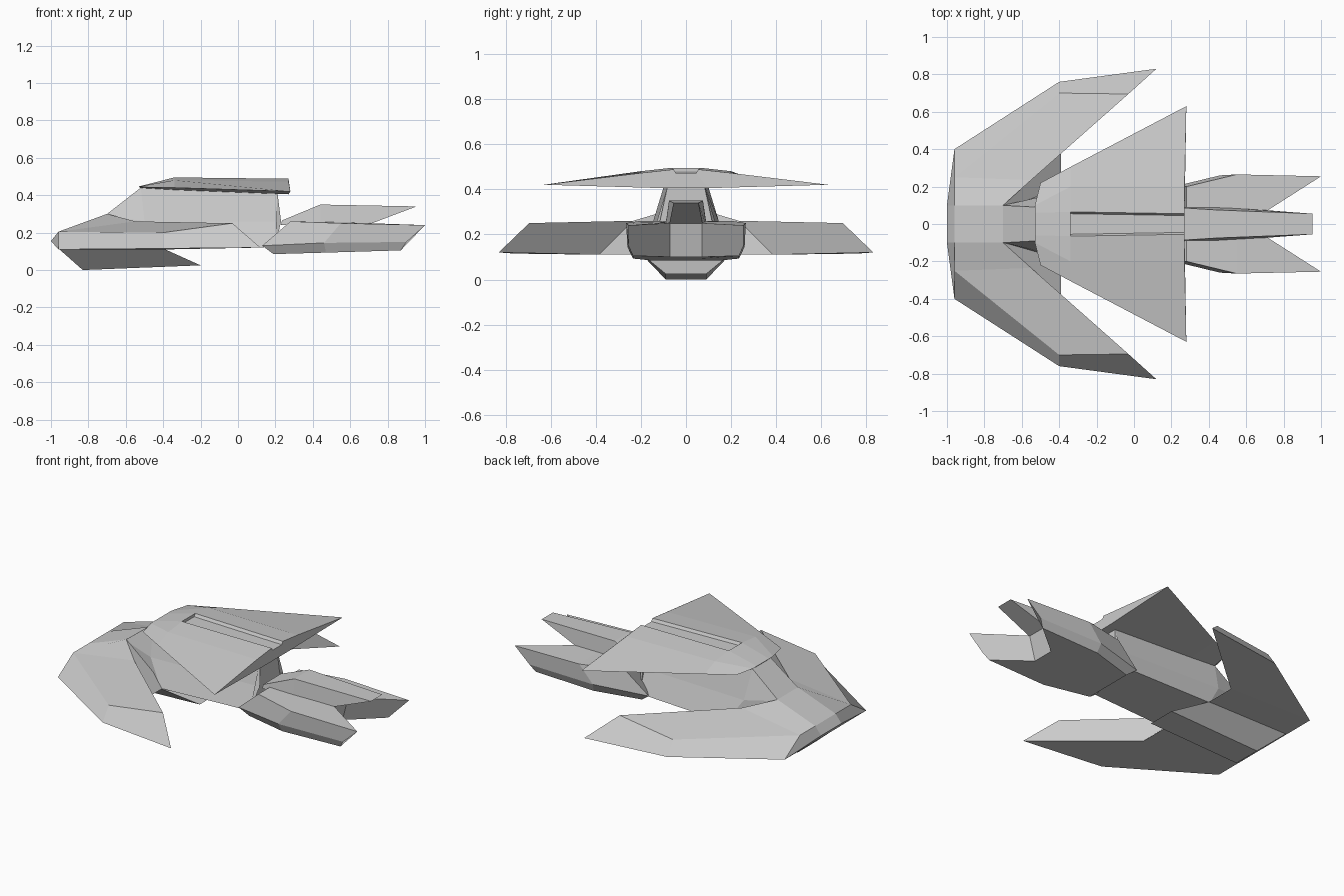
import bpy, bmesh

if "Cube" in bpy.data.objects:
    bpy.data.objects.remove(bpy.data.objects["Cube"])


def flip(points):
    return [(x, -y, z) for x, y, z in points]


def make(name, verts, faces):
    me = bpy.data.meshes.new(name)
    me.from_pydata(verts, [], faces)
    bm = bmesh.new()
    bm.from_mesh(me)
    bmesh.ops.remove_doubles(bm, verts=bm.verts, dist=0.0005)
    bmesh.ops.dissolve_degenerate(bm, edges=bm.edges, dist=0.0005)
    bmesh.ops.recalc_face_normals(bm, faces=bm.faces)
    bm.to_mesh(me)
    bm.free()
    ob = bpy.data.objects.new(name, me)
    bpy.context.collection.objects.link(ob)
    return ob


def bridge(rings):
    n = len(rings[0])
    return [(i * n + j, i * n + (j + 1) % n, (i + 1) * n + (j + 1) % n, (i + 1) * n + j)
            for i in range(len(rings) - 1) for j in range(n)]


def lengthwise(name, halves):
    """Loft along x; each half outline runs bottom to top and is mirrored in y."""
    rings = [h + flip(h)[::-1] for h in halves]
    m = len(halves[0])
    faces = bridge(rings)
    for o in (0, (len(rings) - 1) * 2 * m):
        faces.append((o, o + m - 1, o + m, o + 2 * m - 1))
        if m > 2:
            faces.append(tuple(range(o, o + m)))
            faces.append(tuple(range(o + m, o + 2 * m)))
    return make(name, [p for r in rings for p in r], faces)


def spanwise(name, rings):
    """Loft across y; rings run root to tip and are mirrored to the other side."""
    full = [flip(r) for r in reversed(rings)] + rings
    n = len(rings[0])
    total = n * len(full)
    faces = bridge(full) + [tuple(range(n)), tuple(range(total - n, total))]
    return make(name, [p for r in full for p in r], faces)


# Nose and swept-back lower wings
spanwise("nose_and_wings", [
    [(-.96, .1, .11), (-1, .1, .155), (-.96, .1, .205), (-.7, .1, .3), (-.39, .1, .11)],
    [(-.96, .4, .11), (-.96, .4, .11), (-.96, .25, .205), (-.55, .235, .26), (-.39, .385, .11)],
    [(-.4, .76, .115), (-.4, .76, .115), (-.4, .7, .2), (-.03, .695, .25), (.12, .83, .12)],
])

# Belly keel
lengthwise("keel", [
    [(-.83, .09, 0), (-.96, .2, .115)],
    [(-.2, .09, .025), (-.4, .2, .115)],
])

# Narrow middle fuselage and pylon that carries the upper wing
lengthwise("fuselage", [
    [(-.7, .1, .12), (-.7, .1, .29), (-.7, .1, .3)],
    [(-.4, .19, .11), (-.5, .145, .26), (-.52, .09, .44)],
    [(.2, .17, .123), (.23, .115, .26), (.21, .08, .42)],
])

# Upper delta wing with a recessed slot along its spine
lengthwise("upper_wing", [
    [(-.52, .06, .437), (-.5, .22, .445), (-.53, .1, .447), (-.53, .06, .447), (-.53, .05, .447)],
    [(-.34, .08, .428), (-.34, .305, .44), (-.34, .2, .48), (-.34, .065, .495), (-.34, .055, .495)],
    [(-.34, .08, .428), (-.34, .305, .44), (-.34, .2, .48), (-.34, .065, .495), (-.34, .055, .478)],
    [(.27, .1, .405), (.28, .63, .42), (.27, .2, .472), (.27, .055, .488), (.27, .045, .471)],
])

# Rear hull with a notch splitting it into two pods
lengthwise("rear_pods", [
    [(.19, .07, .085), (.19, .16, .085), (.13, .18, .13), (.28, .2, .26), (.28, .07, .26)],
    [(.47, .07, .093), (.47, .235, .093), (.46, .26, .145), (.55, .265, .25), (.55, .07, .255)],
    [(.67, .07, .1), (.87, .235, .105), (.9, .255, .15), (1, .255, .24), (.71, .07, .25)],
])

# Central tail boom
lengthwise("tail_boom", [
    [(.23, .09, .24), (.235, .088, .265)],
    [(.44, .09, .24), (.44, .075, .35)],
    [(.69, .075, .24), (.955, .055, .34)],
])
